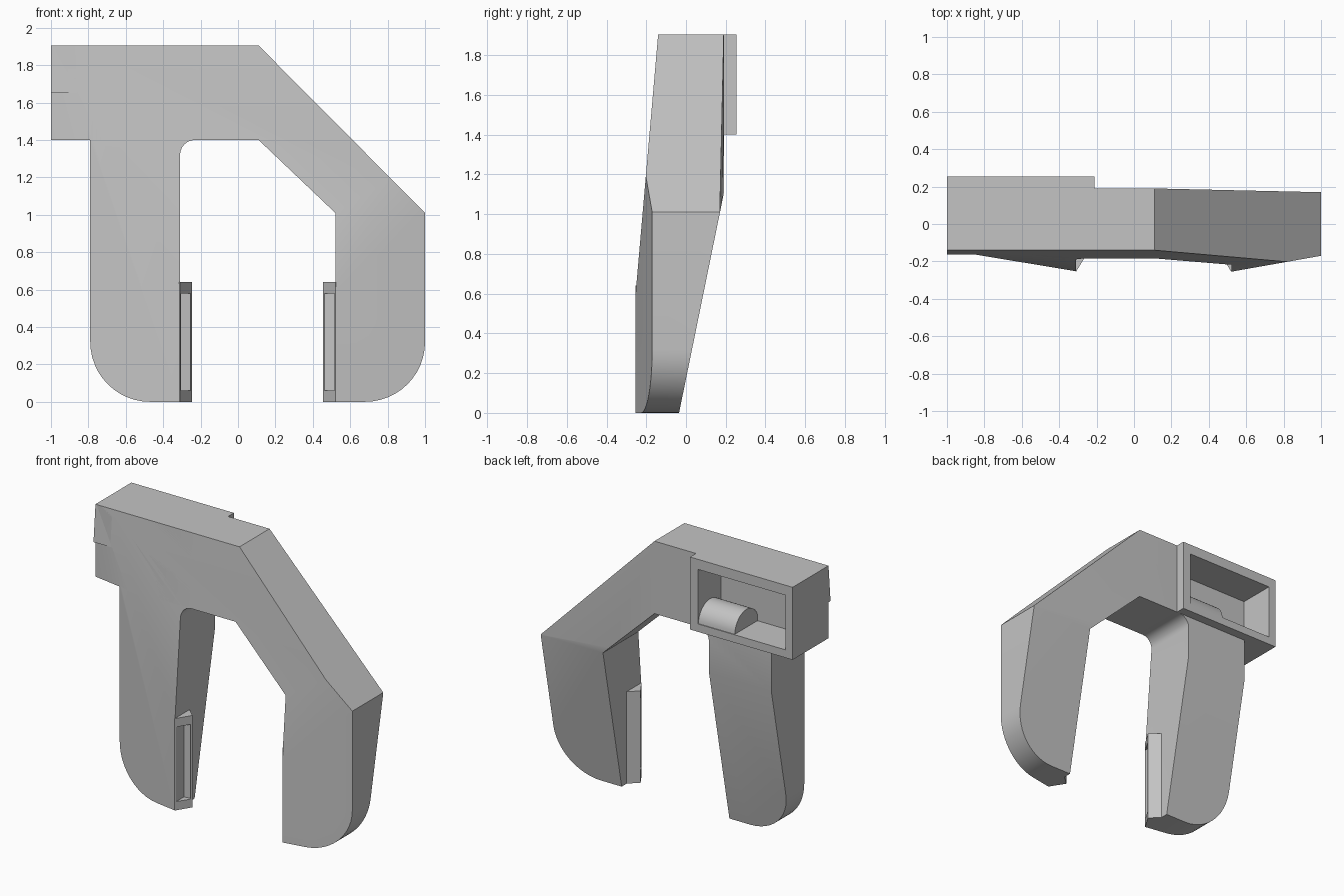
import bpy, bmesh
from math import sin, cos, radians
from mathutils import Vector

if "Cube" in bpy.data.objects:
    bpy.data.objects.remove(bpy.data.objects["Cube"])

grey = bpy.data.materials.new("mid grey")
grey.use_nodes = True
grey.diffuse_color = (0.55, 0.55, 0.55, 1)
grey.node_tree.nodes["Principled BSDF"].inputs["Base Color"].default_value = (0.55, 0.55, 0.55, 1)

TOP = 1.905


def arc(cx, cz, r, start, end, n=12):
    """Points on a circular arc, angles in degrees."""
    steps = [radians(start + (end - start) * i / n) for i in range(n + 1)]
    return [(cx + r * cos(a), cz + r * sin(a)) for a in steps]


def prism(name, points, low, high, place, cuts=()):
    """Extrude a profile from low to high, then trim it with planes."""
    bm = bmesh.new()
    rings = [[bm.verts.new(place(u, v, d)) for u, v in points] for d in (low, high)]
    n = len(points)
    for i in range(n):
        j = (i + 1) % n
        bm.faces.new((rings[0][i], rings[0][j], rings[1][j], rings[1][i]))
    bm.faces.new(rings[0])
    bm.faces.new(rings[1])
    for point, normal in cuts:
        bm.normal_update()
        bmesh.ops.triangulate(bm, faces=bm.faces[:])
        bmesh.ops.bisect_plane(bm, geom=bm.verts[:] + bm.edges[:] + bm.faces[:],
                               dist=1e-5, plane_co=Vector(point),
                               plane_no=Vector(normal), clear_outer=True)
        bmesh.ops.edgeloop_fill(bm, edges=[e for e in bm.edges if e.is_boundary])
    bm.normal_update()
    bmesh.ops.recalc_face_normals(bm, faces=bm.faces[:])
    bmesh.ops.dissolve_limit(bm, angle_limit=radians(0.3), verts=bm.verts[:], edges=bm.edges[:])
    mesh = bpy.data.meshes.new(name)
    bm.to_mesh(mesh)
    bm.free()
    mesh.materials.append(grey)
    obj = bpy.data.objects.new(name, mesh)
    bpy.context.collection.objects.link(obj)
    return obj


def along_y(u, v, d):
    return (u, d, v)


def along_z(u, v, d):
    return (u, v, d)


def along_x(u, v, d):
    return (d, u, v)


def rect(x0, x1, z0, z1):
    return [(x0, z0), (x1, z0), (x1, z1), (x0, z1)]


def carve(obj, cutter):
    """Subtract the cutter and remove it."""
    cutter.hide_render = True
    mod = obj.modifiers.new("Carve", "BOOLEAN")
    mod.object = cutter
    mod.operation = "DIFFERENCE"
    mod.solver = "EXACT"
    bpy.context.view_layer.objects.active = obj
    bpy.ops.object.modifier_apply(modifier=mod.name)
    bpy.data.objects.remove(cutter)


def smooth(obj):
    """Smooth the rounded parts and keep the other edges sharp."""
    bpy.ops.object.select_all(action="DESELECT")
    bpy.context.view_layer.objects.active = obj
    obj.select_set(True)
    bpy.ops.object.shade_smooth_by_angle(angle=radians(20))


# Two-legged bracket outline with rounded feet
outline = [(-0.87, TOP), (-0.87, 1.4), (-0.79, 1.4)]
outline += arc(-0.47, 0.32, 0.32, 180, 270)
outline += [(-0.31, 0)]
outline += arc(-0.23, 1.32, 0.08, 180, 90, 6)
outline += [(0.11, 1.4), (0.52, 1.01), (0.52, 0)]
outline += arc(0.68, 0.32, 0.32, 270, 360)
outline += [(1, 1.01), (0.11, TOP)]

# Sloping front, angled leg fronts, tapering backs
front_slope = ((0, -0.14, TOP), (0, -1, 0.087))
right_leg_front = ((-0.87, -0.16, 0), (-0.165, -1, 0))
left_leg_front = ((0.52, -0.255, 0), (0.177, -1, 0))
left_leg_back = ((0.11, 0.19, 0), (0.0225, 1, 0))
leg_taper = ((0, -0.035, 0), (0, 1, -0.204))
body = prism("bracket_body", outline, -0.4, 0.19, along_y,
             [front_slope, right_leg_front, left_leg_front, left_leg_back, leg_taper])

# Box at the upper corner, with a pocket open to the back
box = prism("corner_box", rect(-1, -0.21, 1.4, TOP), -0.4, 0.255, along_y,
            [front_slope, right_leg_front])
for part in (body, box):
    carve(part, prism("pocket_cutter", rect(-0.945, -0.27, 1.455, 1.835), 0, 0.4, along_y))
    smooth(part)

# Overhanging front lip of the box
prism("corner_lip", rect(-1, -0.86, 1.65, TOP), -0.4, -0.05, along_y, [front_slope])

# Rounded ridge inside the pocket
smooth(prism("pocket_ridge", arc(0.12, 1.45, 0.13, 0, 180, 16), -0.55, -0.265, along_x))

# Wedge-shaped slotted tabs on the inner faces of the legs
for name, x, side in (("right_tab", -0.31, 1), ("left_tab", 0.52, -1)):
    def plan(points):
        return [(x + side * u, y) for u, y in points]
    tab = prism(name, plan([(-0.005, -0.25), (0, -0.255), (0.065, -0.15), (-0.005, -0.085)]),
                0, 0.64, along_z)
    carve(tab, prism("slot_cutter", plan([(0.005, -0.3), (0.057, -0.3), (0.057, -0.152), (0.005, -0.16)]),
                     0.06, 0.58, along_z))
